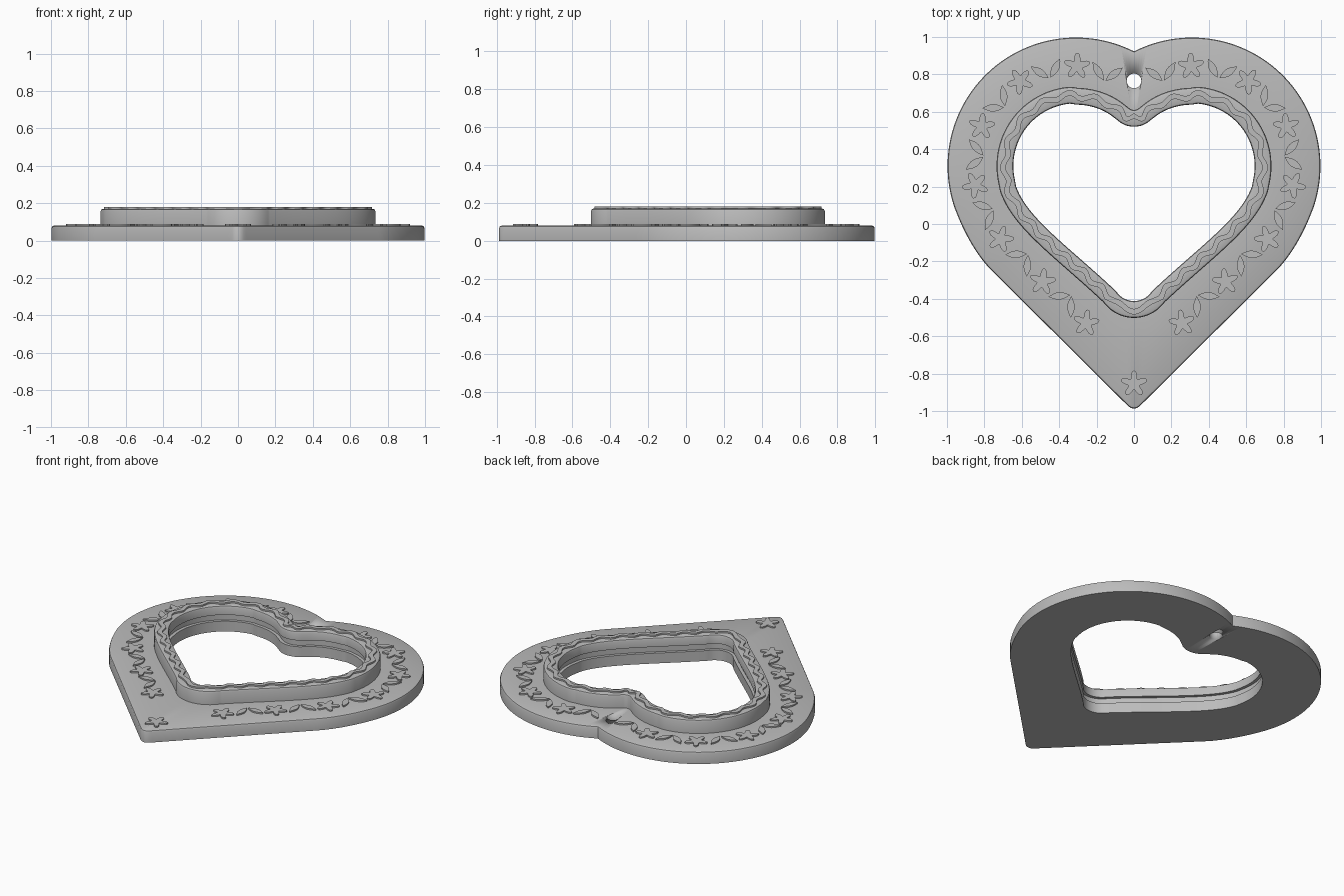
import bpy, bmesh, math
from mathutils import Vector

cube = bpy.data.objects.get("Cube")
if cube:
    bpy.data.objects.remove(cube)

grey = bpy.data.materials.new("plain_grey")
grey.use_nodes = True
grey.diffuse_color = (0.5, 0.5, 0.5, 1)
grey.node_tree.nodes["Principled BSDF"].inputs["Base Color"].default_value = (0.5, 0.5, 0.5, 1)

STEPS = 180      # segments along half a heart
PLATE = 0.08     # plate thickness
RIM = 0.17       # rim height


def arc(cx, cy, r, a0, a1, n=40):
    """Points on a circle between two angles in degrees."""
    angles = [math.radians(a0 + (a1 - a0) * i / n) for i in range(n + 1)]
    return [Vector((cx + r * math.cos(a), cy + r * math.sin(a))) for a in angles]


def bezier(p0, p1, p2, p3, n=30):
    p0, p1, p2, p3 = map(Vector, (p0, p1, p2, p3))
    out = []
    for i in range(n + 1):
        t = i / n
        u = 1 - t
        out.append(p0 * u**3 + p1 * 3 * u * u * t + p2 * 3 * u * t * t + p3 * t**3)
    return out


def resample(pts, n):
    """Even spacing along a polyline."""
    dist = [0.0]
    for a, b in zip(pts, pts[1:]):
        dist.append(dist[-1] + (b - a).length)
    out, j = [], 0
    for i in range(n + 1):
        d = dist[-1] * i / n
        while j < len(pts) - 2 and dist[j + 1] < d:
            j += 1
        span = max(dist[j + 1] - dist[j], 1e-9)
        out.append(pts[j].lerp(pts[j + 1], min(1, (d - dist[j]) / span)))
    return out


def mirror_loop(half):
    return half + [Vector((-p.x, p.y)) for p in half[-2:0:-1]]


def offset(loop, amount):
    """Move a clockwise loop outward by a number or a function of the index."""
    out = []
    for i, p in enumerate(loop):
        t = (loop[(i + 1) % len(loop)] - loop[i - 1]).normalized()
        d = amount(i) if callable(amount) else amount
        out.append(p + Vector((-t.y, t.x)) * d)
    return out


def finish(name, bm):
    bmesh.ops.recalc_face_normals(bm, faces=bm.faces)
    mesh = bpy.data.meshes.new(name)
    bm.to_mesh(mesh)
    bm.free()
    mesh.materials.append(grey)
    ob = bpy.data.objects.new(name, mesh)
    bpy.context.collection.objects.link(ob)
    bpy.ops.object.select_all(action='DESELECT')
    ob.select_set(True)
    bpy.context.view_layer.objects.active = ob
    bpy.ops.object.shade_smooth_by_angle(angle=math.radians(35))
    return ob


def loft(name, rings):
    """Closed tube through a cycle of (loop, height) rings."""
    bm = bmesh.new()
    rows = [[bm.verts.new((p.x, p.y, z)) for p in loop] for loop, z in rings]
    for k, row in enumerate(rows):
        nxt = rows[(k + 1) % len(rows)]
        for i in range(len(row)):
            j = (i + 1) % len(row)
            bm.faces.new((row[i], row[j], nxt[j], nxt[i]))
    return finish(name, bm)


def prism(bm, pts, z0, z1):
    low = [bm.verts.new((p.x, p.y, z0)) for p in pts]
    top = [bm.verts.new((p.x, p.y, z1)) for p in pts]
    bm.faces.new(top)
    bm.faces.new(low[::-1])
    for i in range(len(pts)):
        j = (i + 1) % len(pts)
        bm.faces.new((low[i], low[j], top[j], top[i]))


# Heart outlines, right half from the notch down to the tip
outer_half = resample(
    arc(0.31, 0.31, 0.687, 116.8, -20)
    + bezier((0.955, 0.075), (0.9, -0.07), (0.83, -0.18), (0.76, -0.25))
    + bezier((0.035, -0.97), (0.02, -0.985), (0.01, -0.987), (0, -0.987), 8), STEPS)
hole_half = resample(
    arc(0, 0.65, 0.13, -90, -48, 14)
    + bezier((0.115, 0.575), (0.16, 0.61), (0.23, 0.638), (0.31, 0.638))
    + arc(0.31, 0.31, 0.335, 85, -12)
    + bezier((0.63, 0.2), (0.57, 0.03), (0.35, -0.12), (0.1, -0.355))
    + arc(0, -0.3, 0.112, -38, -90, 14), STEPS)
outer = mirror_loop(outer_half)
hole = mirror_loop(hole_half)

# Flat plate with a rounded top edge and a shallow groove in the opening
plate = loft("heart_plate", [
    (hole, 0), (hole, 0.068), (offset(hole, 0.02), 0.068), (offset(hole, 0.02), PLATE),
    (offset(hole, 0.085), PLATE), (offset(outer, -0.013), PLATE), (offset(outer, -0.004), 0.076),
    (outer, 0.067), (outer, 0)])

# Round hanging hole
bm = bmesh.new()
bmesh.ops.create_cone(bm, cap_ends=True, segments=40, radius1=0.039, radius2=0.039, depth=0.4)
bmesh.ops.translate(bm, verts=bm.verts, vec=(0, 0.765, 0))
cutter = finish("hole_cutter", bm)
cutter.hide_render = True
cut = plate.modifiers.new("hanging_hole", 'BOOLEAN')
cut.operation = 'DIFFERENCE'
cut.object = cutter
bpy.context.view_layer.objects.active = plate
bpy.ops.object.modifier_apply(modifier=cut.name)
bpy.data.objects.remove(cutter)

# Raised rim around the opening
loft("raised_rim", [(offset(hole, d), z) for d, z in (
    (0.02, PLATE - 0.001), (0.02, 0.11), (0, 0.11), (0, 0.156), (0.004, 0.166), (0.013, RIM),
    (0.077, RIM), (0.086, 0.166), (0.09, 0.156), (0.09, PLATE - 0.001))])

# Wavy ribbon on top of the rim
WAVES = 30


def wave(side):
    return lambda i: 0.045 + 0.012 * math.cos(2 * math.pi * WAVES * i / len(hole)) + side * 0.015


loft("wavy_ribbon", [(offset(hole, wave(s)), z) for s, z in (
    (-1, RIM - 0.004), (-1, 0.18), (1, 0.18), (1, RIM - 0.004))])

# Flowers and leaf pairs on the plate
flowers, leaves = bmesh.new(), bmesh.new()
BOTTOM, TOP = PLATE - 0.003, PLATE + 0.009


def flower(pos, turn):
    pts = []
    for i in range(50):
        a = 2 * math.pi * i / 50
        r = 0.051 + 0.021 * math.cos(5 * a)
        pts.append(pos + Vector((r * math.cos(a + turn), r * math.sin(a + turn))))
    prism(flowers, pts, BOTTOM, TOP)


def leaf_pair(pos, out):
    heading = math.atan2(out.y, out.x)
    for side in (-1, 1):
        a = heading + side * math.radians(42)
        along = Vector((math.cos(a), math.sin(a)))
        across = Vector((-along.y, along.x))
        root = pos - out * 0.045 + across * side * 0.006
        edge = [(t / 8, 0.02 * math.sin(math.pi * t / 8)) for t in range(9)]
        outline = edge + [(t, -w) for t, w in edge[-2:0:-1]]
        prism(leaves, [root + along * t * 0.115 + across * w for t, w in outline], BOTTOM, TOP)


rim_half = offset(hole, 0.09)[:STEPS + 1]
middle = [a.lerp(b, 0.47) for a, b in zip(rim_half, outer_half)]
middle = [p for p in middle if p.x > 0.14 and p.y > -0.53]
COUNT = 13
spots = resample(middle, COUNT)
for i, p in enumerate(spots):
    t = (spots[min(i + 1, COUNT)] - spots[max(i - 1, 0)]).normalized()
    for s in (-1, 1):
        pos, out = Vector((s * p.x, p.y)), Vector((-s * t.y, t.x))
        if i % 2:
            flower(pos, math.atan2(out.y, out.x))
        else:
            leaf_pair(pos, out)
flower(Vector((0, -0.855)), math.pi / 2)
finish("flowers", flowers)
finish("leaf_pairs", leaves)
